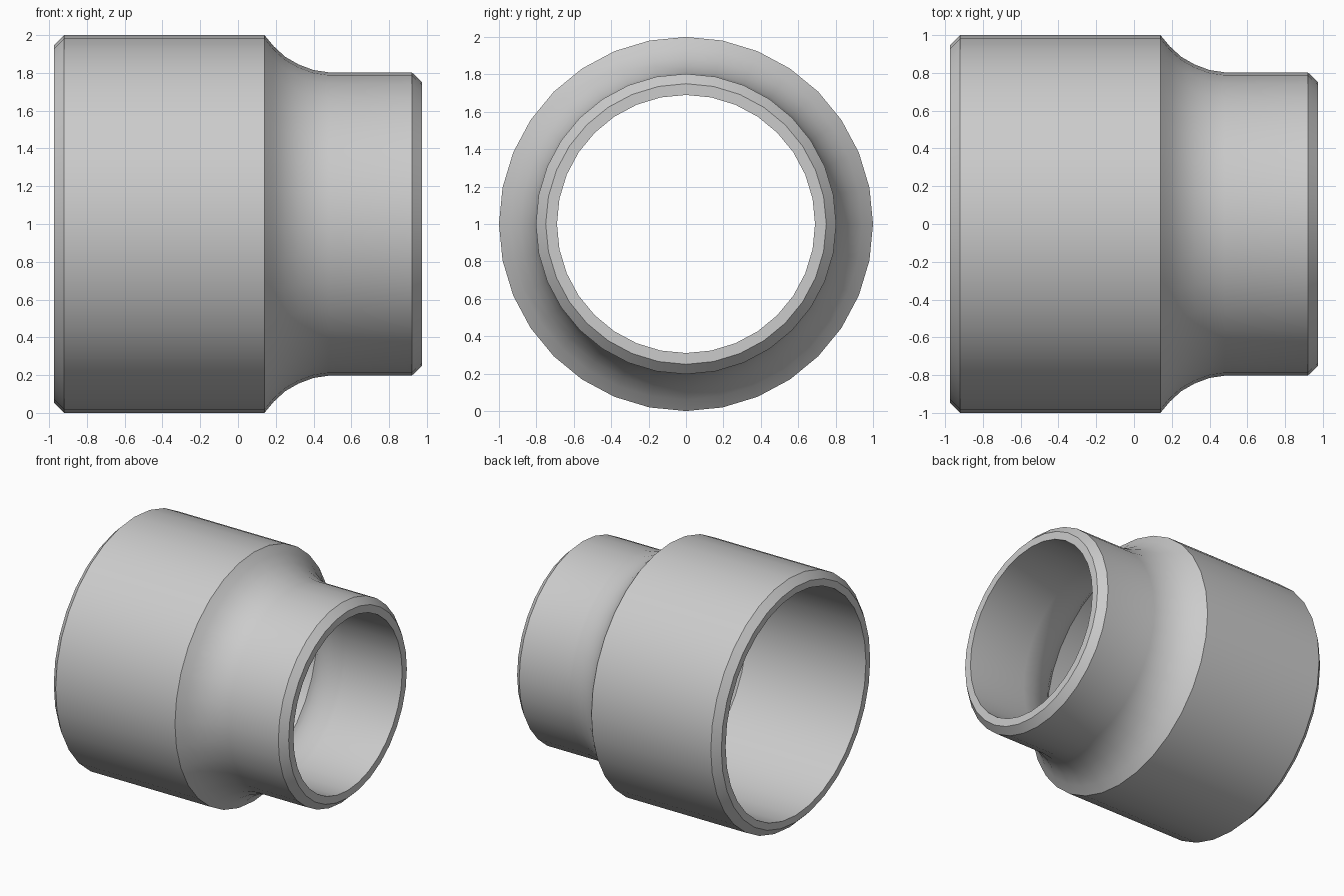
import bpy, bmesh, math
from mathutils import Vector

cube = bpy.data.objects.get("Cube")
if cube:
    bpy.data.objects.remove(cube, do_unlink=True)

SEGMENTS = 32

# One grey material
grey = bpy.data.materials.new("plain_grey")
grey.use_nodes = True
colour = (0.6, 0.6, 0.6, 1)
grey.diffuse_color = colour
grey.node_tree.nodes["Principled BSDF"].inputs["Base Color"].default_value = colour

# Wall cross-section as (x, radius): outer skin, then bore back to the start
outer = [(-0.975, 0.945), (-0.92, 1.0), (0.14, 1.0), (0.19, 0.94), (0.25, 0.885),
         (0.32, 0.845), (0.4, 0.815), (0.48, 0.803), (0.92, 0.803), (0.975, 0.75)]
bore = [(0.975, 0.69), (0.47, 0.69), (0.36, 0.705), (0.27, 0.74), (0.2, 0.775),
        (0.14, 0.825), (0.08, 0.89), (-0.975, 0.89)]

# Revolve the closed section about the x axis
bm = bmesh.new()
verts = [bm.verts.new((x, 0, r)) for x, r in outer + bore]
edges = [bm.edges.new((a, b)) for a, b in zip(verts, verts[1:] + verts[:1])]
bmesh.ops.spin(bm, geom=verts + edges, cent=(0, 0, 0), axis=(1, 0, 0),
               angle=math.tau, steps=SEGMENTS, use_merge=False)
bmesh.ops.remove_doubles(bm, verts=bm.verts, dist=0.0005)
bmesh.ops.recalc_face_normals(bm, faces=bm.faces)
bmesh.ops.translate(bm, verts=bm.verts, vec=Vector((0, 0, 1)))

mesh = bpy.data.meshes.new("reducer_sleeve")
bm.to_mesh(mesh)
bm.free()
mesh.materials.append(grey)
sleeve = bpy.data.objects.new("reducer_sleeve", mesh)
bpy.context.collection.objects.link(sleeve)

# Smooth round walls with crisp rims
bpy.ops.object.select_all(action="DESELECT")
sleeve.select_set(True)
bpy.context.view_layer.objects.active = sleeve
bpy.ops.object.shade_smooth_by_angle(angle=math.radians(30))
